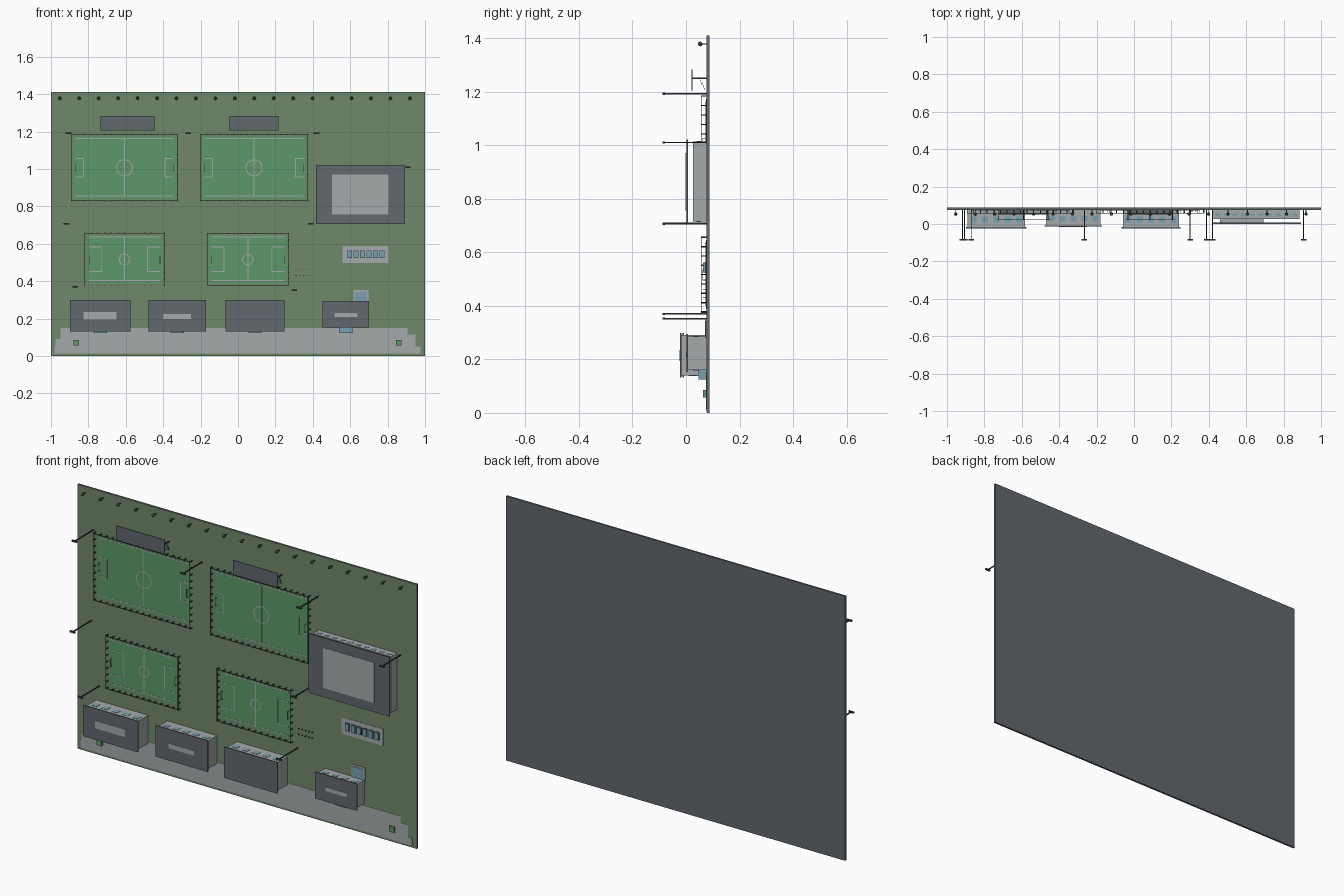
import bpy, bmesh, math
from mathutils import Vector, Matrix

if "Cube" in bpy.data.objects:
    bpy.data.objects.remove(bpy.data.objects["Cube"])

def srgb(r, g, b):
    f = lambda c: (c / 12.92) if c <= 0.04045 else ((c + 0.055) / 1.055) ** 2.4
    return (f(r / 255), f(g / 255), f(b / 255), 1)

COLOURS = {"slab_grey": (98, 104, 110), "lawn_green": (112, 137, 106), "pitch_green": (92, 152, 106),
           "light_grey": (165, 170, 170), "window_blue": (120, 160, 176), "dark_metal": (58, 63, 68),
           "tree_green": (66, 84, 66)}
MATS = {}
for n, c in COLOURS.items():
    MATS[n] = bpy.data.materials.new(n)
    MATS[n].diffuse_color = srgb(*c)

GROUND = 0.076  # the site stands upright: height above ground runs towards -y

class Part:
    """Collects boxes, rings and balls into one object."""
    def __init__(self, name, mat):
        self.name, self.mat, self.bm = name, mat, bmesh.new()

    def box(self, x0, x1, z0, z1, h0, h1):
        m = Matrix.Translation(((x0 + x1) / 2, GROUND - (h0 + h1) / 2, (z0 + z1) / 2))
        bmesh.ops.create_cube(self.bm, size=1, matrix=m @ Matrix.Diagonal((x1 - x0, h1 - h0, z1 - z0, 1)))
        return self

    def post(self, x, z, h0, h1, w):
        return self.box(x - w / 2, x + w / 2, z - w / 2, z + w / 2, h0, h1)

    def ball(self, x, z, h, r):
        bmesh.ops.create_icosphere(self.bm, subdivisions=2, radius=r,
                                   matrix=Matrix.Translation((x, GROUND - h, z)))

    def ring(self, x, z, r, w, h, n=32):
        pts = [[self.bm.verts.new((x + q * math.cos(a), GROUND - h, z + q * math.sin(a)))
                for q in (r - w / 2, r + w / 2)] for a in (math.tau * i / n for i in range(n))]
        for i in range(n):
            a, b = pts[i], pts[(i + 1) % n]
            self.bm.faces.new((a[0], a[1], b[1], b[0]))

    def done(self):
        me = bpy.data.meshes.new(self.name)
        self.bm.to_mesh(me)
        self.bm.free()
        me.materials.append(MATS[self.mat])
        bpy.context.collection.objects.link(bpy.data.objects.new(self.name, me))

# Base slab, lawn and stepped plaza
Part("base_slab", "slab_grey").box(-1, 1, 0, 1.41, -0.012, -0.002).done()
Part("lawn", "lawn_green").box(-0.999, 0.999, 0.001, 1.409, -0.002, 0).done()
plaza = Part("plaza", "light_grey")
plaza.box(-0.98, 0.975, 0.012, 0.05, 0, 0.0015)
plaza.box(-0.975, 0.95, 0.05, 0.09, 0, 0.0015)
plaza.box(-0.95, 0.95, 0.09, 0.115, 0, 0.0015)
plaza.box(-0.95, 0.905, 0.115, 0.15, 0, 0.0015)
plaza.done()
planters = Part("planters", "pitch_green")
for x in (-0.865, 0.86):
    planters.box(x - 0.015, x + 0.015, 0.057, 0.086, 0, 0.012)
planters.done()

# Sports pitches with markings, goals and fences
turf = Part("pitch_turf", "pitch_green")
lines = Part("pitch_lines", "light_grey")
goals = Part("goals", "light_grey")
fence = Part("fences", "dark_metal")

def outline(x0, x1, z0, z1, w, h0, h1, part):
    part.box(x0, x1, z0, z0 + w, h0, h1).box(x0, x1, z1 - w, z1, h0, h1)
    part.box(x0, x0 + w, z0, z1, h0, h1).box(x1 - w, x1, z0, z1, h0, h1)

def pitch(x0, x1, z0, z1, radius, box_w, box_h, gap):
    turf.box(x0, x1, z0, z1, 0, 0.002)
    cx, cz, a, b, w = (x0 + x1) / 2, (z0 + z1) / 2, 0.002, 0.003, 0.005
    m = 0.012
    lines.box(x0 + m, x1 - m, z1 - m, z1 - m + w, a, b).box(x0 + m, x1 - m, z0 + m, z0 + m + w, a, b)
    lines.box(cx - w / 2, cx + w / 2, z0 + m, z1 - m, a, b)
    lines.ring(cx, cz, radius, w, b)
    for s in (-1, 1):
        e = cx + s * ((x1 - x0) / 2 - m)
        i = e - s * box_w
        lines.box(min(i, i + s * w), max(i, i + s * w), cz - box_h, cz + box_h, a, b)
        for z in (cz - box_h, cz + box_h):
            lines.box(min(e, i), max(e, i), z - w / 2, z + w / 2, a, b)
        for z in (cz - 0.02, cz + 0.02):  # goal posts and crossbar
            goals.post(e, z, 0.002, 0.014, 0.003)
        goals.box(e - 0.0015, e + 0.0015, cz - 0.02, cz + 0.02, 0.012, 0.015)
    # fence: posts all round plus a thin top rail
    fx0, fx1, fz0, fz1 = x0 - gap, x1 + gap, z0 - gap, z1 + gap
    outline(fx0, fx1, fz0, fz1, 0.002, 0.018, 0.0205, fence)
    nx, nz = round((fx1 - fx0) / 0.036), round((fz1 - fz0) / 0.036)
    for i in range(nx + 1):
        for z in (fz0, fz1):
            fence.post(fx0 + (fx1 - fx0) * i / nx, z, 0, 0.02, 0.004)
    for i in range(1, nz):
        for x in (fx0, fx1):
            fence.post(x, fz0 + (fz1 - fz0) * i / nz, 0, 0.02, 0.004)

pitch(-0.88, -0.335, 0.84, 1.172, 0.043, 0.045, 0.05, 0.012)
pitch(-0.19, 0.362, 0.84, 1.172, 0.043, 0.045, 0.05, 0.012)
pitch(-0.808, -0.405, 0.388, 0.645, 0.028, 0.07, 0.065, 0.012)
pitch(-0.155, 0.26, 0.388, 0.645, 0.028, 0.07, 0.065, 0.01)
for p in (turf, lines, goals, fence):
    p.done()

# Grandstands: stepped benches under a flat canopy on posts
canopy = Part("stand_canopies", "slab_grey")
bench = Part("stand_benches", "slab_grey")
frame = Part("stand_posts", "dark_metal")
for x0, x1 in ((-0.735, -0.447), (-0.045, 0.217)):
    canopy.box(x0, x1, 1.205, 1.282, 0.051, 0.055)
    for i in range(5):
        z = 1.21 + i * 0.01
        bench.box(x0 + 0.01, x1 - 0.01, z - 0.004, z + 0.004, 0.005 + i * 0.005, 0.0075 + i * 0.005)
    for x in (x0 + 0.012, (x0 + x1) / 2, x1 - 0.012):
        frame.post(x, 1.25, 0, 0.051, 0.005)
for p in (canopy, bench, frame):
    p.done()

# Buildings: walls, overhanging roof, roof panel, windows and entrance
walls = Part("building_walls", "light_grey")
roofs = Part("building_roofs", "slab_grey")
panels = Part("roof_panels", "light_grey")
glass = Part("building_windows", "window_blue")

def building(x0, x1, z0, z1, wall_h, roof_h, panel, count, inset=0.008):
    walls.box(x0 + inset, x1 - inset, z0 + inset, z1 - inset, 0, wall_h)
    roofs.box(x0, x1, z0, z1, roof_h - 0.006, roof_h)
    if panel:
        panels.box(*panel, roof_h, roof_h + 0.002)
    step = (x1 - x0 - 2 * inset) / count
    for i in range(count):
        c = x0 + inset + step * (i + 0.5)
        for z in (z0 + inset, z1 - inset):
            glass.box(c - step * 0.27, c + step * 0.27, z - 0.0015, z + 0.0015, wall_h * 0.4, wall_h * 0.72)

building(-0.897, -0.575, 0.132, 0.298, 0.093, 0.099, (-0.826, -0.65, 0.194, 0.235), 5)
building(-0.478, -0.17, 0.132, 0.298, 0.083, 0.089, (-0.4, -0.25, 0.198, 0.224), 5)
building(-0.067, 0.248, 0.132, 0.298, 0.093, 0.099, None, 5)
building(0.453, 0.70, 0.152, 0.294, 0.068, 0.074, (0.516, 0.639, 0.208, 0.23), 4)
building(0.416, 0.893, 0.706, 1.022, 0.05, 0.075, (0.503, 0.804, 0.755, 0.97), 10)
doors = Part("entrances", "window_blue")
for x, z in ((-0.735, 0.124), (-0.325, 0.124), (0.09, 0.124), (0.576, 0.124)):
    doors.box(x - 0.035, x + 0.035, z, z + 0.04, 0, 0.03)
doors.done()
for p in (walls, roofs, panels, glass):
    p.done()

# Bay of six blue units on a paved pad, and the small pool behind the end building
pads = Part("paved_pads", "light_grey")
pads.box(0.56, 0.805, 0.498, 0.588, 0, 0.002).box(0.617, 0.698, 0.28, 0.353, 0, 0.003)
pads.done()
units = Part("bay_units", "window_blue")
edge = Part("bay_frames", "dark_metal")
for i in range(6):
    x = 0.597 + i * 0.0345
    units.box(x - 0.011, x + 0.011, 0.525, 0.562, 0.002, 0.012)
    edge.box(x - 0.013, x + 0.013, 0.523, 0.564, 0.002, 0.005)
units.done()
edge.done()
Part("pool", "window_blue").box(0.624, 0.69, 0.285, 0.343, 0.003, 0.005).done()

# Small bollards between the pitches and the bay
bollards = Part("bollards", "dark_metal")
for i in range(5):
    for z in (0.43, 0.46):
        bollards.post(0.31 + i * 0.02, z, 0, 0.012, 0.003)
bollards.done()

# Row of round trees along the far edge
crowns, trunks = Part("tree_crowns", "tree_green"), Part("tree_trunks", "dark_metal")
for i in range(19):
    x = -0.953 + i * 0.104
    crowns.ball(x, 1.378, 0.023, 0.009)
    trunks.post(x, 1.378, 0, 0.018, 0.004)
crowns.done()
trunks.done()

# Tall floodlight masts
masts, lamps = Part("floodlight_masts", "dark_metal"), Part("floodlight_heads", "dark_metal")
for x, z in ((-0.906, 1.192), (-0.265, 1.192), (0.42, 1.192), (0.907, 1.01),
             (-0.917, 0.706), (0.388, 0.708), (-0.87, 0.37), (0.30, 0.352)):
    masts.post(x, z, 0, 0.157, 0.005)
    lamps.box(x - 0.015, x + 0.015, z - 0.004, z + 0.004, 0.155, 0.164)
masts.done()
lamps.done()

for m in bpy.data.materials:
    if m.users and not m.is_grease_pencil:
        m.use_nodes = True
        m.node_tree.nodes["Principled BSDF"].inputs["Base Color"].default_value = m.diffuse_color
